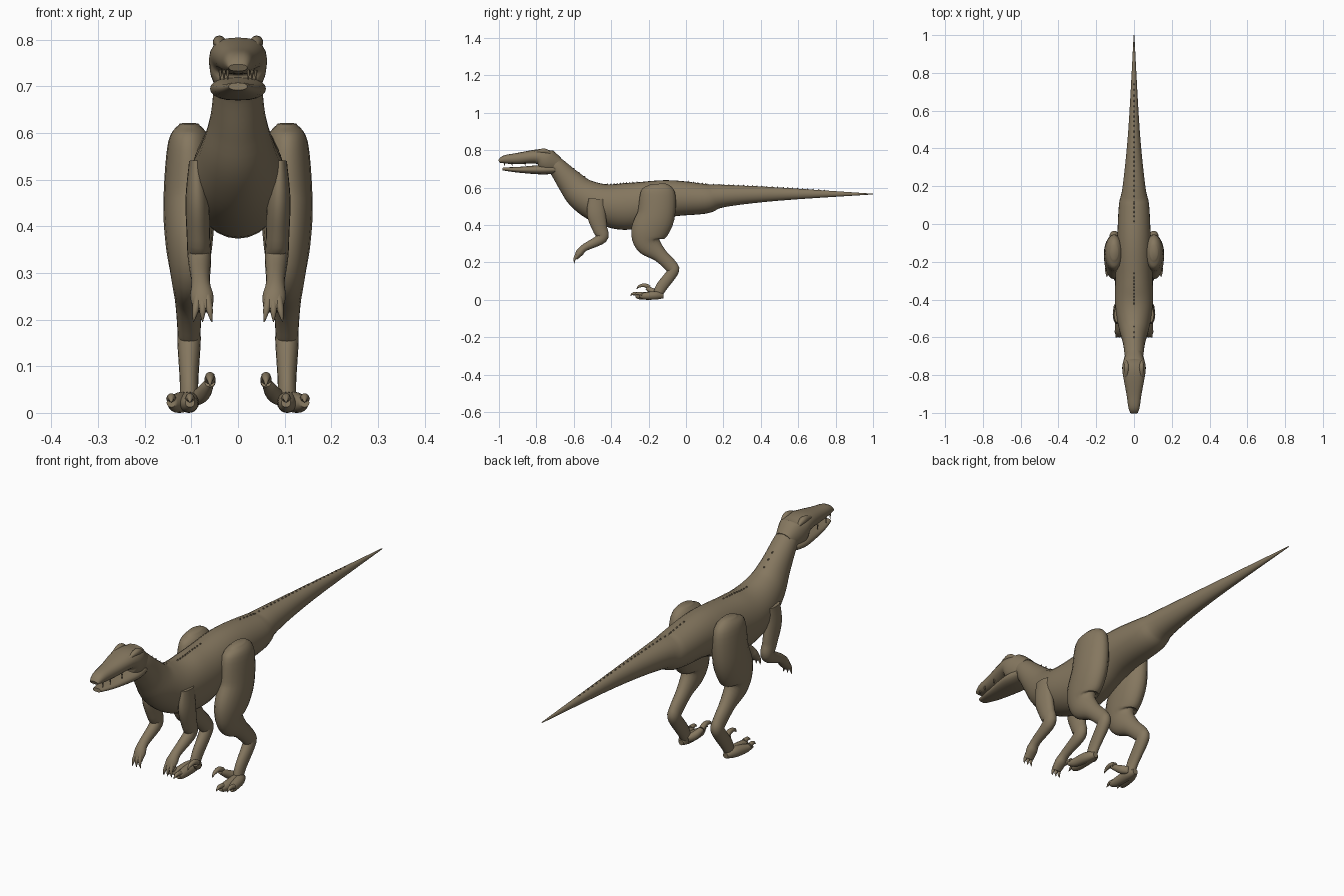
import bpy, bmesh, math
from mathutils import Vector

cube = bpy.data.objects.get("Cube")
if cube:
    bpy.data.objects.remove(cube)

hide_colour = (.235, .185, .115, 1)
hide = bpy.data.materials.new("olive_brown_hide")
hide.use_nodes = True
hide.diffuse_color = hide_colour
shader = hide.node_tree.nodes["Principled BSDF"]
shader.inputs["Base Color"].default_value = hide_colour


def spline(rows, steps):
    """Smooth curve passing through every row."""
    rows = [Vector(row) for row in rows]
    padded = [rows[0], *rows, rows[-1]]
    curve = []
    for before, start, end, after in zip(padded, padded[1:], padded[2:], padded[3:]):
        leave, arrive = (end - before) / 2, (after - start) / 2
        for step in range(steps):
            t = step / steps
            blend = t * t * (3 - 2 * t)
            curve.append(start.lerp(end, blend)
                         + leave * t * (1 - t) ** 2 - arrive * t * t * (1 - t))
    return curve + [rows[-1]]


def with_normals(curve):
    """Pair each curve point with the direction across the path, seen from the side."""
    padded = [curve[0], *curve, curve[-1]]
    for before, point, after in zip(padded, curve, padded[2:]):
        along = after - before
        yield point, Vector((0, along[1], -along[0])).normalized()


def finish(name, bm, mirror):
    bmesh.ops.recalc_face_normals(bm, faces=bm.faces)
    mesh = bpy.data.meshes.new(name)
    bm.to_mesh(mesh)
    bm.free()
    mesh.materials.append(hide)
    part = bpy.data.objects.new(name, mesh)
    bpy.context.collection.objects.link(part)
    if mirror:
        part.modifiers.new("both_sides", 'MIRROR')
    bpy.ops.object.select_all(action='DESELECT')
    part.select_set(True)
    bpy.context.view_layer.objects.active = part
    bpy.ops.object.shade_smooth_by_angle(angle=math.radians(50))


def loft(name, rows, x=0, drift=0, sides=20, square=1):
    """Skin over rings across a path. Row: y, z, radius, optional half width.
    Parts off the centre are mirrored; drift moves them sideways along the path."""
    bm = bmesh.new()
    rings = []
    curve = spline(rows, steps=5)
    for index, (point, normal) in enumerate(with_normals(curve)):
        centre = Vector((x + drift * index / (len(curve) - 1), point[0], point[1]))
        ring = []
        for side in range(sides):
            angle = math.tau * side / sides
            across = math.copysign(abs(math.cos(angle)) ** square, math.cos(angle))
            offset = normal * math.sin(angle) * point[2]
            offset.x = across * point[-1]
            ring.append(bm.verts.new(centre + offset))
        rings.append(ring)
    for ring, following in zip(rings, rings[1:]):
        for side in range(sides):
            other = (side + 1) % sides
            bm.faces.new((ring[side], ring[other], following[other], following[side]))
    bm.faces.new(rings[0])
    bm.faces.new(rings[-1])
    finish(name, bm, mirror=x != 0)


# Tail, trunk and neck as one skin
trunk = [
    (1, .565, .002, .002),
    (.5, .565, .035, .03),
    (.2, .555, .06, .06),
    (.1, .54, .08, .08),
    (-.1, .54, .1, .09),
    (-.3, .5, .125, .1),
    (-.44, .51, .11, .1),
    (-.55, .56, .09, .08),
    (-.62, .63, .07, .06),
    (-.69, .71, .05, .05),
    (-.74, .74, .05, .04),
]
loft("body_and_tail", trunk, sides=28)

# Row of tiny scutes along the spine
bm = bmesh.new()
last = 1
for point, normal in with_normals(spline(trunk, steps=40)):
    y = point[0]
    on_row = 0 < y < .75 or -.46 < y < -.23 or -.66 < y < -.6
    if on_row and last - y > .022:
        last = y
        crest = Vector((0, y, point[1])) + normal * point[2]
        back = normal.cross(Vector((1, 0, 0))) * .007
        half = Vector((.004, 0, 0))
        sunk = crest - normal * .004
        base = [bm.verts.new(sunk + corner) for corner in
                (half + back, half - back, -half - back, -half + back)]
        tip = bm.verts.new(crest + normal * .006)
        for a, b in zip(base, base[1:] + base[:1]):
            bm.faces.new((a, b, tip))
        bm.faces.new(base)
finish("spine_scutes", bm, mirror=False)

# Head with a slightly open mouth
loft("skull_and_snout", [
    (-.68, .72, .04, .04),
    (-.74, .74, .065, .06),
    (-.79, .765, .04, .06),
    (-.9, .755, .03, .04),
    (-.97, .75, .022, .03),
    (-1, .74, .008, .02),
], square=.75)
loft("lower_jaw", [
    (-.7, .695, .02, .05),
    (-.77, .695, .025, .06),
    (-.9, .695, .015, .04),
    (-.98, .7, .008, .02),
], square=.75)
loft("brow", [(-.72, .78, .005), (-.76, .795, .014), (-.82, .785, .004)], x=.04)
loft("eye", [(-.77, .77, .003), (-.78, .77, .009), (-.79, .77, .003)], x=.05, sides=12)
for number, y in enumerate((-.97, -.93, -.86)):
    loft(f"tooth_{number + 1}", [(y, .735, .004), (y, .714, .001)],
         x=.022 + .008 * number, sides=6)

# Arms
loft("arm", [
    (-.48, .54, .04, .015),
    (-.48, .46, .05, .025),
    (-.46, .38, .04, .025),
    (-.45, .33, .03, .025),
    (-.54, .28, .02, .02),
    (-.57, .25, .02, .025),
    (-.59, .22, .01, .02),
], x=.09, drift=-.015)
for number, spread in enumerate((-.02, 0, .02)):
    loft(f"finger_{number + 1}",
         [(-.58, .25, .009), (-.595, .22, .007), (-.597, .195, .001)],
         x=.076 + spread / 2, drift=spread / 2, sides=10)

# Hind legs
loft("leg", [
    (-.15, .62, .04, .02),
    (-.15, .58, .09, .045),
    (-.16, .45, .1, .055),
    (-.2, .36, .095, .05),
    (-.2, .3, .07, .04),
    (-.14, .24, .04, .03),
    (-.08, .18, .035, .025),
    (-.07, .15, .03, .025),
    (-.13, .07, .03, .02),
    (-.15, .03, .025, .02),
], x=.105)

# Feet: two walking toes and a raised inner toe, each with its claw
for name, drift, reach in (("middle_toe", -.005, -.27), ("outer_toe", .035, -.25)):
    loft(name, [(-.12, .02, .012), (-.16, .023, .022), (reach + .03, .02, .019),
                (reach, .022, .01)], x=.108, drift=drift)
    loft(name + "_claw", [(reach + .015, .03, .011), (reach - .01, .033, .008),
                          (reach - .03, .022, .001)], x=.108 + drift, sides=10)
loft("inner_toe", [(-.14, .03, .015), (-.17, .04, .018), (-.21, .065, .011)],
     x=.095, drift=-.035)
loft("sickle_claw", [(-.195, .065, .012), (-.22, .077, .011),
                     (-.25, .072, .007), (-.264, .057, .001)], x=.06, sides=10)
